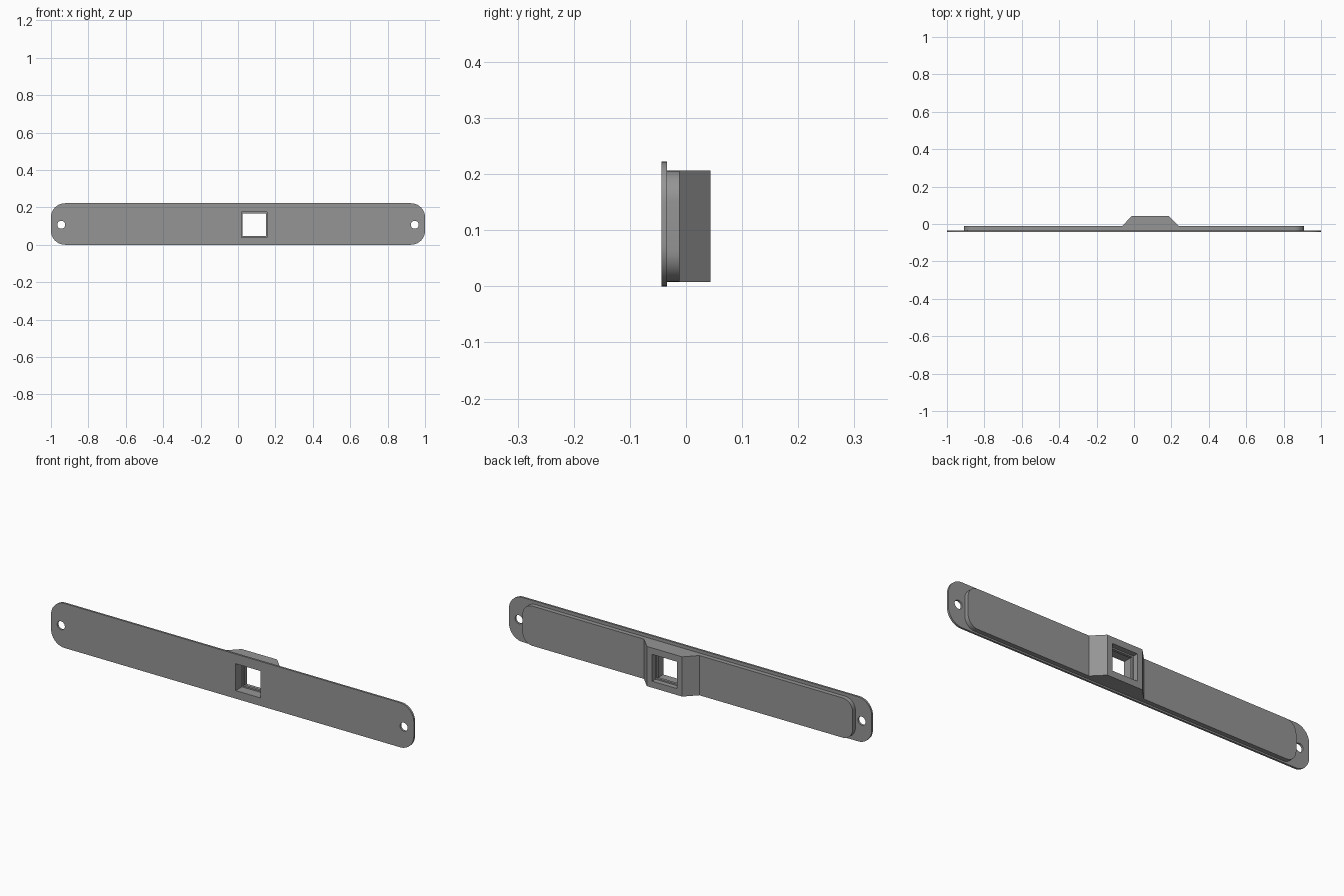
import bpy, bmesh, math

if "Cube" in bpy.data.objects:
    bpy.data.objects.remove(bpy.data.objects["Cube"])

grey = bpy.data.materials.new("mid_grey")
grey.diffuse_color = (0.30, 0.30, 0.30, 1)
grey.use_nodes = True
grey.node_tree.nodes["Principled BSDF"].inputs["Base Color"].default_value = grey.diffuse_color


def rounded(x0, x1, z0, z1, r, n=10):
    """Rounded rectangle outline in the XZ plane."""
    corners = [(x1 - r, z1 - r, 0), (x0 + r, z1 - r, 90),
               (x0 + r, z0 + r, 180), (x1 - r, z0 + r, 270)]
    return [(cx + r * math.cos(math.radians(a + 90 * i / n)),
             cz + r * math.sin(math.radians(a + 90 * i / n)))
            for cx, cz, a in corners for i in range(n + 1)]


def rect(x0, x1, z0, z1):
    return [(x1, z1), (x0, z1), (x0, z0), (x1, z0)]


def circle(x, z, r, n=32):
    return [(x + r * math.cos(2 * math.pi * i / n),
             z + r * math.sin(2 * math.pi * i / n)) for i in range(n)]


def loft(name, front, back, y0, y1):
    """Solid between two outlines at depths y0 and y1."""
    bm = bmesh.new()
    a = [bm.verts.new((x, y0, z)) for x, z in front]
    b = [bm.verts.new((x, y1, z)) for x, z in back]
    bm.faces.new(a)
    bm.faces.new(b)
    for i in range(len(a)):
        j = (i + 1) % len(a)
        bm.faces.new((a[i], a[j], b[j], b[i]))
    bmesh.ops.recalc_face_normals(bm, faces=bm.faces)
    mesh = bpy.data.meshes.new(name)
    bm.to_mesh(mesh)
    bm.free()
    mesh.materials.append(grey)
    ob = bpy.data.objects.new(name, mesh)
    bpy.context.collection.objects.link(ob)
    return ob


def boolean(ob, other, operation="DIFFERENCE"):
    """Apply a boolean and remove the helper object."""
    other.hide_render = True
    mod = ob.modifiers.new("cut", "BOOLEAN")
    mod.operation, mod.object, mod.solver = operation, other, "EXACT"
    bpy.ops.object.select_all(action="DESELECT")
    bpy.context.view_layer.objects.active = ob
    ob.select_set(True)
    bpy.ops.object.modifier_apply(modifier=mod.name)
    bpy.data.objects.remove(other)


# front plate, raised rear slab and tapered socket housing
plate_outline = rounded(-1, 1, 0, 0.222, 0.075)
slab_outline = rounded(-0.91, 0.91, 0.008, 0.206, 0.055)
plate = loft("face_plate", plate_outline, plate_outline, -0.044, -0.034)
slab = loft("rear_slab", slab_outline, slab_outline, -0.034, -0.012)
housing = loft("socket_housing", rect(-0.065, 0.24, 0.008, 0.206),
               rect(-0.01, 0.185, 0.008, 0.206), -0.012, 0.044)

# screw holes at both ends
for side in (-1, 1):
    hole = circle(side * 0.945, 0.107, 0.021)
    boolean(plate, loft("screw_cutter", hole, hole, -0.1, 0.1))

# square socket opening, with a slightly narrower lip inside the housing
opening = rect(0.018, 0.156, 0.04, 0.174)
lip = rect(0.025, 0.149, 0.047, 0.167)
for part, outline, y0, y1 in ((plate, opening, -0.1, 0.0),
                              (slab, opening, -0.1, 0.1),
                              (housing, lip, -0.1, 0.1),
                              (housing, opening, -0.1, 0.005),
                              (housing, opening, 0.018, 0.1)):
    boolean(part, loft("socket_cutter", outline, outline, y0, y1))

# smooth the rounded corners and holes, keeping hard edges
for ob in (plate, slab, housing):
    bpy.ops.object.select_all(action="DESELECT")
    bpy.context.view_layer.objects.active = ob
    ob.select_set(True)
    bpy.ops.object.shade_smooth_by_angle(angle=math.radians(30))
